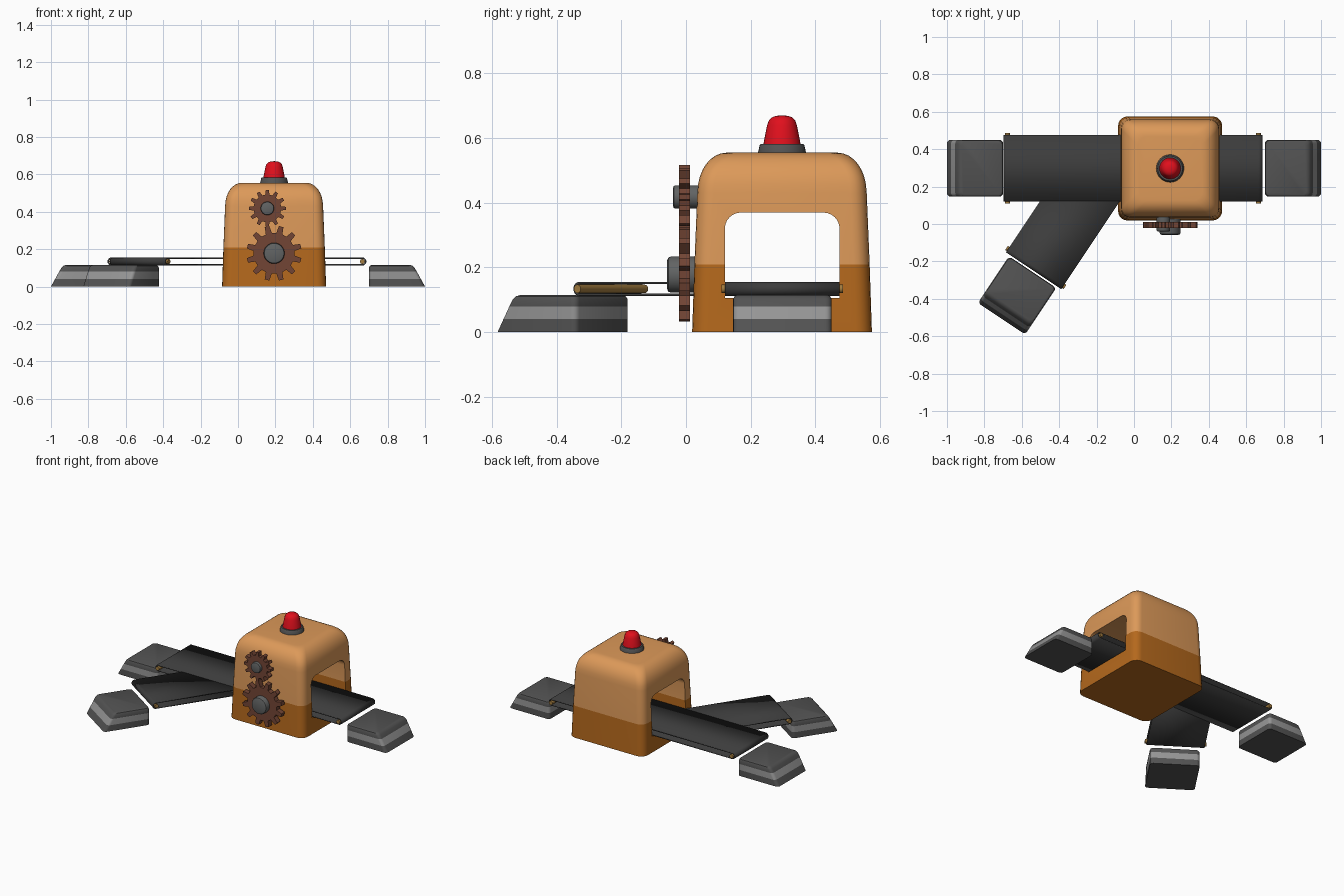
import bpy, bmesh
from math import sin, cos, pi, radians
from mathutils import Matrix, Vector

if "Cube" in bpy.data.objects:
    bpy.data.objects.remove(bpy.data.objects["Cube"])

I = Matrix.Identity(4)


def mat(name, r, g, b):
    m = bpy.data.materials.new(name)
    m.diffuse_color = (r, g, b, 1)
    m.use_nodes = True
    m.node_tree.nodes["Principled BSDF"].inputs["Base Color"].default_value = m.diffuse_color
    return m


UPPER = mat("light_orange", 0.72, 0.32, 0.10)
LOWER = mat("dark_orange", 0.46, 0.14, 0.012)
RUBBER = mat("rubber", 0.045, 0.045, 0.045)
DARK = mat("dark_grey", 0.085, 0.085, 0.085)
STRIPE = mat("light_grey", 0.30, 0.30, 0.30)
BRASS = mat("brass", 0.36, 0.20, 0.05)
RUST = mat("rust", 0.17, 0.06, 0.035)
STEEL = mat("steel", 0.12, 0.125, 0.125)
RED = mat("red", 0.75, 0.005, 0.012)


def finish(name, bm, mats, m=I, angle=35, fix=True):
    """Turn a bmesh into a smooth-by-angle object."""
    if fix:
        bmesh.ops.recalc_face_normals(bm, faces=bm.faces)
    me = bpy.data.meshes.new(name)
    bm.to_mesh(me)
    bm.free()
    for x in mats:
        me.materials.append(x)
    me.transform(m)
    ob = bpy.data.objects.new(name, me)
    bpy.context.collection.objects.link(ob)
    bpy.ops.object.select_all(action='DESELECT')
    ob.select_set(True)
    bpy.context.view_layer.objects.active = ob
    bpy.ops.object.shade_smooth_by_angle(angle=radians(angle))
    return ob


def rounded_rect(x0, x1, y0, y1, r, n=5):
    pts = []
    for k, (cx, cy) in enumerate([(x1 - r, y1 - r), (x0 + r, y1 - r), (x0 + r, y0 + r), (x1 - r, y0 + r)]):
        for i in range(n + 1):
            a = pi / 2 * (k + i / n)
            pts.append((cx + r * cos(a), cy + r * sin(a)))
    return pts


def loft(rings):
    """Closed skin through rings of 3D points, capped at both ends."""
    bm = bmesh.new()
    vs = [[bm.verts.new(p) for p in ring] for ring in rings]
    for a, b in zip(vs, vs[1:]):
        for i in range(len(a)):
            j = (i + 1) % len(a)
            bm.faces.new((a[i], a[j], b[j], b[i]))
    bm.faces.new(vs[0][::-1])
    bm.faces.new(vs[-1])
    return bm


def lathe(name, profile, mtl, m, n=32):
    """Solid of revolution about local z from (radius, z) points."""
    rings = [[(r * cos(2 * pi * i / n), r * sin(2 * pi * i / n), z) for i in range(n)] for r, z in profile]
    return finish(name, loft(rings), [mtl], m)


# Housing: tapered rounded box with a domed top edge
CX, CY = 0.193, 0.297
sections = [(0.278, 0), (0.271, 0.21), (0.262, 0.43)]
sections += [(0.172 + 0.089 * cos(t * pi / 16), 0.435 + 0.12 * sin(t * pi / 16)) for t in range(1, 9)]
bm = loft([[(x, y, z) for x, y in rounded_rect(CX - h, CX + h, CY - h, CY + h, 0.05)] for h, z in sections])
housing = finish("housing", bm, [UPPER, LOWER])

# Tunnel cut through the housing along x
arch = [(0.12, 0.105), (0.475, 0.105)]
for cy, a0 in ((0.425, 0), (0.17, 90)):
    arch += [(cy + 0.05 * cos(radians(a0 + 15 * i)), 0.32 + 0.05 * sin(radians(a0 + 15 * i))) for i in range(7)]
cutter = finish("tunnel_cutter", loft([[(x, y, z) for y, z in arch] for x in (-0.5, 0.9)]), [UPPER])
cutter.hide_render = True
mod = housing.modifiers.new("tunnel", 'BOOLEAN')
mod.operation, mod.solver, mod.object = 'DIFFERENCE', 'EXACT', cutter
bpy.ops.object.select_all(action='DESELECT')
bpy.context.view_layer.objects.active = housing
housing.select_set(True)
while housing.modifiers:
    bpy.ops.object.modifier_apply(modifier=housing.modifiers[0].name)
bpy.data.objects.remove(cutter)

# Two-tone paint: split at the colour line
bm = bmesh.new()
bm.from_mesh(housing.data)
bmesh.ops.bisect_plane(bm, geom=bm.verts[:] + bm.edges[:] + bm.faces[:],
                       plane_co=(0, 0, 0.21), plane_no=(0, 0, 1), dist=1e-4)
for f in bm.faces:
    f.material_index = int(f.calc_center_median().z < 0.21)
bm.to_mesh(housing.data)
bm.free()
bpy.ops.object.shade_smooth_by_angle(angle=radians(35))

# Conveyor belts: thin hollow loops, open at the sides
BZ, BR, BW = 0.134, 0.018, 0.1775


def belt(name, m, end, start):
    """Belt sheet; start(w) gives a slanted open end, a number gives a closed loop."""
    closed = not callable(start)
    arc = [(end - BR + BR * cos(a), BR * sin(a)) for a in [pi / 2 - pi * i / 10 for i in range(11)]]
    bm = bmesh.new()
    rows = []
    for w in (-BW, BW):
        if closed:
            path = arc + [(start + BR - BR * cos(pi / 2 - pi * i / 10), -BR * sin(pi / 2 - pi * i / 10))
                          for i in range(11)]
        else:
            path = [(start(w), BR)] + arc + [(start(w), -BR)]
        rows.append([bm.verts.new((x, w, z)) for x, z in path])
    a, b = rows
    for i in range(len(a) if closed else len(a) - 1):
        j = (i + 1) % len(a)
        bm.faces.new((a[i], a[j], b[j], b[i]))
    ob = finish(name, bm, [RUBBER], m, fix=False)
    s = ob.modifiers.new("thickness", 'SOLIDIFY')
    s.thickness, s.offset = 0.007, 0


def roller(name, m, x):
    lathe(name, [(0.013, -0.188), (0.013, 0.188)], BRASS,
          m @ Matrix.Translation((x, 0, 0)) @ Matrix.Rotation(pi / 2, 4, 'X'), 16)


def end_block(name, m):
    """Platform block with sloped outer end and a light band."""
    rings = []
    for z, out, inset in ((0, 0.3, 0), (0.04, 0.278, 0), (0.08, 0.256, 0), (0.102, 0.243, 0),
                          (0.111, 0.234, 0.004), (0.115, 0.222, 0.012)):
        rings.append([(x, y, z) for x, y in
                      rounded_rect(inset, out, -0.152 + inset, 0.152 - inset, 0.02, 4)])
    bm = loft(rings)
    for f in bm.faces:
        f.material_index = int(0.04 < f.calc_center_median().z < 0.08)
    finish(name, bm, [DARK, STRIPE], m)


A = radians(180 + 56.3)
E = Vector((-0.535, -0.247, 0))
turn = Matrix.Rotation(A, 4, 'Z')
main = Matrix.Translation((0, 0.298, BZ))
branch = Matrix.Translation(E + Vector((0, 0, BZ))) @ turn
belt("main_belt", main, 0.683, -0.694)
belt("branch_belt", branch, 0, lambda w: (0.122 - E.y - cos(A) * w) / sin(A))
roller("right_roller", main, 0.665)
roller("left_roller", main, -0.676)
roller("branch_roller", branch, -0.018)
end_block("right_block", Matrix.Translation((0.70, 0.298, 0)))
end_block("left_block", Matrix.Translation((-0.70, 0.298, 0)) @ Matrix.Rotation(pi, 4, 'Z'))
end_block("branch_block", Matrix.Translation(E) @ turn @ Matrix.Translation((0.012, 0, 0)))


# Gears and hubs on the front face (local z points to -y)
def gear(name, x, z, root, tip, hub, front, phase, teeth=12):
    m = Matrix.Translation((x, 0, z)) @ Matrix.Rotation(pi / 2, 4, 'X')
    step = 2 * pi / teeth
    outline = []
    for k in range(teeth):
        for t, r in ((-0.29, root), (-0.16, tip), (0.16, tip), (0.29, root)):
            a = (k + phase + t) * step
            outline.append((r * cos(a), r * sin(a)))
    finish(name, loft([[(p, q, h) for p, q in outline] for h in (-0.012, 0.021)]), [RUST], m, 20)
    c = hub * 0.2
    lathe(name + "_hub", [(hub, -0.05), (hub, front - c), (hub - c * 0.3, front - c * 0.3), (hub - c, front)],
          STEEL, m)


gear("large_gear", 0.193, 0.178, 0.110, 0.148, 0.056, 0.058, 0.5)
gear("small_gear", 0.157, 0.418, 0.074, 0.099, 0.036, 0.040, 0.0)

# Warning lamp on the roof
top = Matrix.Translation((CX, CY, 0))
lathe("lamp_base", [(0.076, 0.545), (0.074, 0.556), (0.069, 0.579), (0.066, 0.582)], DARK, top)
lathe("lamp", [(0.058, 0.575), (0.056, 0.59), (0.046, 0.64), (0.041, 0.654), (0.032, 0.664),
               (0.018, 0.669), (0.004, 0.670)], RED, top)
